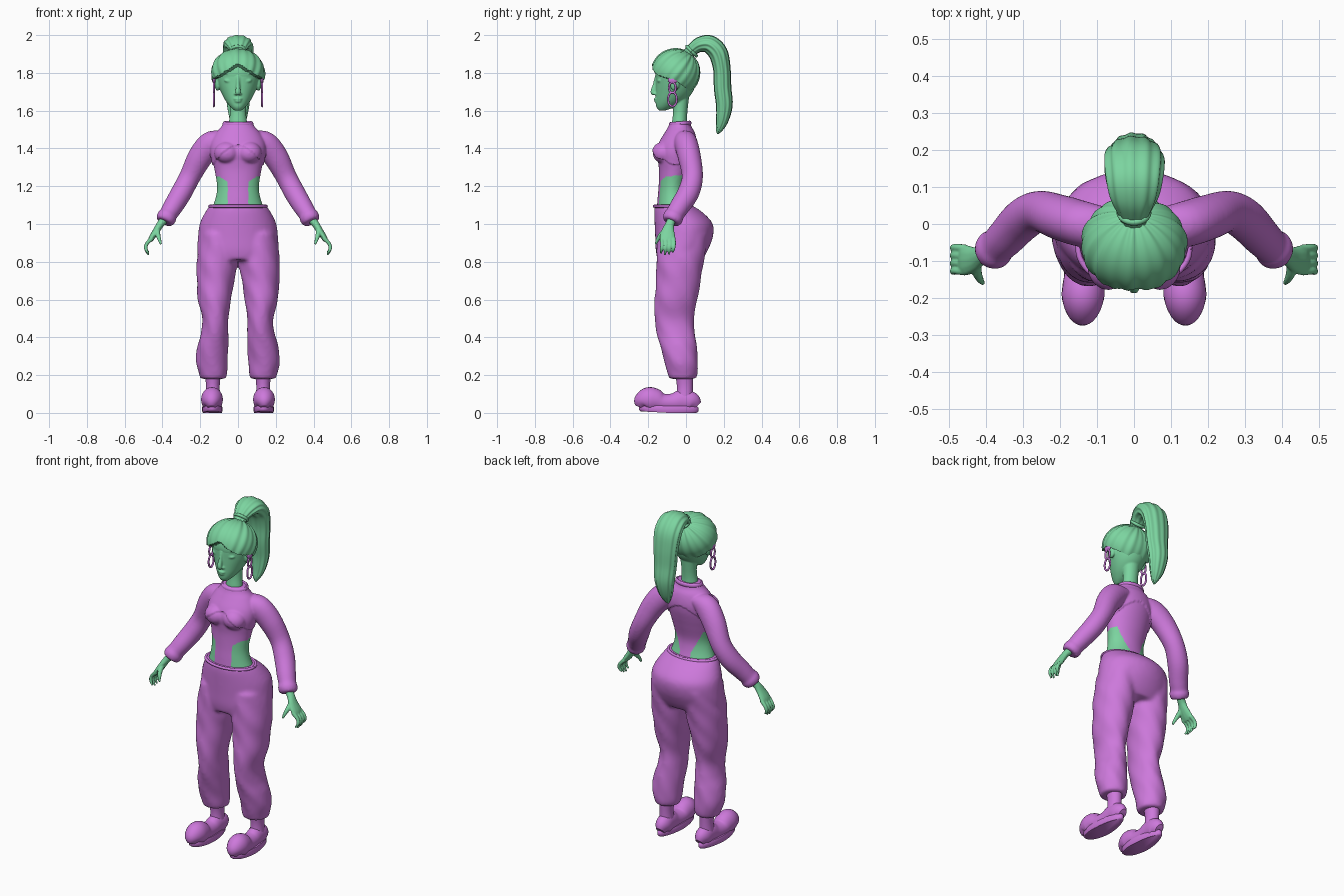
import bpy, bmesh, math
from mathutils import Vector, Matrix

cube = bpy.data.objects.get("Cube")
if cube:
    bpy.data.objects.remove(cube)


def material(name, rgb):
    m = bpy.data.materials.new(name)
    m.use_nodes = True
    m.diffuse_color = (*rgb, 1)
    m.node_tree.nodes["Principled BSDF"].inputs["Base Color"].default_value = (*rgb, 1)
    return m


GREEN = material("mint green", (0.2, 0.66, 0.35))
PURPLE = material("orchid purple", (0.61, 0.19, 0.71))
made = []


def finish(name, bm, mat):
    bmesh.ops.recalc_face_normals(bm, faces=bm.faces)
    me = bpy.data.meshes.new(name)
    bm.to_mesh(me)
    bm.free()
    me.materials.append(mat)
    ob = bpy.data.objects.new(name, me)
    bpy.context.collection.objects.link(ob)
    made.append(ob)
    return ob


def spline(rows, steps=5):
    """Smooth interpolation through rows of numbers."""
    out = []
    for i in range(len(rows) - 1):
        p = [rows[max(0, min(len(rows) - 1, i + k))] for k in (-1, 0, 1, 2)]
        for s in range(steps):
            t = s / steps
            out.append([b + 0.5 * t * (c - a + t * (2*a - 5*b + 4*c - d + t * (3*(b - c) + d - a)))
                        for a, b, c, d in zip(*p)])
    return out + [list(rows[-1])]


def skin(name, rings, mat):
    bm = bmesh.new()
    loops = [[bm.verts.new(p) for p in ring] for ring in rings]
    n = len(loops[0])
    for a, b in zip(loops, loops[1:]):
        for j in range(n):
            bm.faces.new((a[j], a[(j + 1) % n], b[(j + 1) % n], b[j]))
    bm.faces.new(loops[0][::-1])
    bm.faces.new(loops[-1])
    return finish(name, bm, mat)


def angles(n):
    return [2 * math.pi * j / n for j in range(n)]


def stack(name, rows, mat, fold=0, n=48):
    """Level rings: height, left edge, right edge, front, back."""
    rings = []
    for z, x0, x1, y0, y1 in spline(rows):
        ring = []
        for a in angles(n):
            k = 1 + fold * math.sin(3 * a + 17 * z) * math.sin(24 * z + 2 * a)
            ring.append(((x0 + x1) / 2 + k * (x1 - x0) / 2 * math.cos(a),
                         (y0 + y1) / 2 + k * (y1 - y0) / 2 * math.sin(a), z))
        rings.append(ring)
    return skin(name, rings, mat)


def body(name, rows, mat, **kw):
    return stack(name, [(z, -r, r, f, b) for z, r, f, b in rows], mat, **kw)


def tube(name, rows, mat, side=(1, 0, 0), groove=0, count=8, n=24):
    """Sweep along points: x, y, z, radius along side, other radius."""
    pts = spline(rows)
    rings = []
    for i, p in enumerate(pts):
        c = Vector(p[:3])
        t = (Vector(pts[min(i + 1, len(pts) - 1)][:3]) - Vector(pts[max(i - 1, 0)][:3])).normalized()
        u = Vector(side)
        u = (u - t * u.dot(t)).normalized()
        v = t.cross(u)
        rings.append([c + (u * p[3] * math.cos(a) + v * p[4] * math.sin(a))
                      * (1 + groove * math.cos(count * a)) for a in angles(n)])
    return skin(name, rings, mat)


def ball(name, centre, size, mat, tilt=0):
    bm = bmesh.new()
    bmesh.ops.create_uvsphere(bm, u_segments=32, v_segments=20, radius=1, matrix=Matrix.Translation(centre)
                              @ Matrix.Rotation(tilt, 4, 'Y') @ Matrix.Diagonal((*size, 1)))
    return finish(name, bm, mat)


def fuse(name, parts, mat, voxel, smooth):
    """Blend overlapping parts into one skin."""
    bm = bmesh.new()
    for p in parts:
        bm.from_mesh(p.data)
        made.remove(p)
        bpy.data.objects.remove(p)
    ob = finish(name, bm, mat)
    r = ob.modifiers.new("blend", 'REMESH')
    r.mode, r.voxel_size = 'VOXEL', voxel
    s = ob.modifiers.new("soften", 'SMOOTH')
    s.factor, s.iterations = 0.5, smooth
    deps = bpy.context.evaluated_depsgraph_get()
    me = bpy.data.meshes.new_from_object(ob.evaluated_get(deps))
    ob.modifiers.clear()
    ob.data = me
    me.materials.clear()
    me.materials.append(mat)
    return ob


SIDES = ((1, "left"), (-1, "right"))

# Trousers: hips and two baggy legs
parts = [body("hips", [(1.1, .148, -.165, .03), (1.06, .175, -.168, .09), (1, .203, -.166, .142),
                       (.93, .212, -.163, .142), (.86, .216, -.16, .115), (.81, .205, -.15, .085)], PURPLE)]
leg = [(.95, .01, .2, -.15, .12), (.8, .005, .22, -.156, .095), (.7, .02, .218, -.156, .08),
       (.6, .036, .212, -.165, .062), (.5, .05, .188, -.166, .042), (.42, .05, .195, -.155, .048),
       (.35, .05, .215, -.137, .056), (.27, .055, .222, -.115, .062), (.21, .058, .208, -.1, .06),
       (.18, .065, .2, -.09, .05)]
for s, side in SIDES:
    rows = [(z, *sorted((s * a, s * b)), f, k) for z, a, b, f, k in leg]
    parts.append(stack("leg", rows, PURPLE, fold=.035))
fuse("trousers", parts, PURPLE, .011, 5)
waist = [(.15 * math.cos(a), -.068 + .1 * math.sin(a), 1.094) for a in angles(32)]
tube("waistband", [(*p, .008, .008) for p in waist + waist[:1]], PURPLE, side=(0, 0, 1), n=8)

# Ankles and shoes
for s, side in SIDES:
    x = s * .133
    tube(side + "_ankle", [(x, -.008, .06, .042, .045), (x, -.006, .14, .036, .042), (x, -.01, .22, .045, .05)], PURPLE)
    upper = [(-.245, .02, .05), (-.232, .045, .1), (-.2, .057, .13), (-.165, .056, .124), (-.125, .05, .098),
             (-.07, .045, .098), (-.02, .044, .118), (.03, .042, .105), (.058, .022, .06)]
    shoe = tube(side + "_shoe", [(s * (.132 - .03 * y), y, h / 2 + .005, w, h / 2) for y, w, h in upper], PURPLE)
    for v in shoe.data.vertices:
        v.co.z = max(v.co.z, .015)
    rings = []
    for z, k in ((0, .94), (.008, 1), (.028, 1), (.036, .95)):
        rings.append([(s * .136 + k * (.053 - .008 * math.sin(a)) * math.cos(a),
                       -.092 + k * .157 * math.sin(a), z + .008 * max(0, -math.sin(a))) for a in angles(40)])
    skin(side + "_sole", rings, PURPLE)

# Top: torso, bust and sleeves blended together
parts = [body("torso", [(1.075, .14, -.155, .025), (1.14, .118, -.15, .006), (1.2, .111, -.145, .002),
                        (1.28, .123, -.143, .022), (1.33, .134, -.148, .036), (1.38, .142, -.155, .048),
                        (1.43, .138, -.138, .052), (1.48, .112, -.108, .042), (1.51, .085, -.09, .025),
                        (1.535, .072, -.08, .018)], PURPLE)]
for s, side in SIDES:
    parts.append(ball("bust", (s * .058, -.118, 1.375), (.062, .058, .055), PURPLE))
    arm = [(.08, -.01, 1.455, .05, .035), (.14, 0, 1.425, .056, .062), (.2, .018, 1.355, .055, .06),
           (.255, .034, 1.25, .05, .05), (.3, .012, 1.165, .052, .05), (.345, -.035, 1.09, .047, .046),
           (.368, -.058, 1.053, .044, .042), (.378, -.068, 1.035, .049, .047), (.388, -.077, 1.015, .043, .042)]
    parts.append(tube("sleeve", [(s * r[0], *r[1:]) for r in arm], PURPLE, side=(0, 1, 0)))
top = fuse("top", parts, PURPLE, .0065, 8)
me = top.data
me.materials.append(GREEN)
normals = [v.normal.copy() for v in me.vertices]
for v, nrm in zip(me.vertices, normals):
    if v.co.z > 1.415 - 6 * v.co.x ** 2:      # raised cropped layer
        v.co += nrm * .006
for f in me.polygons:                         # bare waist cut-outs
    x, y, z = abs(f.center.x), f.center.y, f.center.z
    if y < -.07:
        bare = x > .054 and z < 1.252 - .6 * max(0, .1 - x)
    else:
        bare = x > .035 and z < 1.258 - 2 * max(0, .1 - x)
    f.material_index = int(bare and x < .16)

# Collar
ring = [(.074 * math.cos(a), -.031 + .052 * math.sin(a), 1.53 + .004 * math.sin(a)) for a in angles(32)]
tube("collar", [(*p, .013, .008) for p in ring + ring[:1]], PURPLE, side=(0, 0, 1), n=10)

# Hands: palm, four fingers and a thumb
for s, side in SIDES:
    def limb(rows):
        return tube("finger", [(s * r[0], *r[1:]) for r in rows], GREEN, side=(0, 1, 0), n=12)
    parts = [limb([(.38, -.07, 1.035, .026, .024), (.41, -.085, 1, .024, .02), (.432, -.095, .965, .034, .018),
                   (.455, -.098, .93, .042, .016), (.466, -.098, .912, .036, .012)])]
    for i in range(4):
        y, drop = -.066 - .021 * i, (.012, 0, -.004, .006)[i]
        parts.append(limb([(.455, y, .925, .011, .012), (.483, y + .003, .895, .01, .01),
                           (.488, y, .868, .009, .009), (.473, y - .004, .838 + drop, .005, .005)]))
    parts.append(limb([(.425, -.1, .975, .014, .014), (.424, -.13, .945, .014, .013),
                       (.416, -.15, .918, .01, .01), (.408, -.16, .893, .006, .006)]))
    fuse(side + "_hand", parts, GREEN, .004, 3)

# Head: skull, neck and facial features
parts = [body("skull", [(1.602, .02, -.145, -.105), (1.62, .04, -.157, -.06), (1.65, .064, -.16, -.01),
                        (1.69, .086, -.16, .03), (1.74, .106, -.16, .052), (1.79, .118, -.16, .062),
                        (1.84, .118, -.155, .055), (1.89, .09, -.13, .03), (1.915, .04, -.09, -.01)], GREEN),
         tube("neck", [(0, -.033, 1.49, .056, .045), (0, -.034, 1.54, .048, .04), (0, -.03, 1.6, .043, .038),
                       (0, -.025, 1.7, .05, .045)], GREEN),
         tube("nose", [(0, -.152, 1.785, .012, .012), (0, -.163, 1.74, .01, .012), (0, -.176, 1.7, .014, .012),
                       (0, -.17, 1.685, .012, .008)], GREEN),
         ball("upper_lip", (0, -.16, 1.662, ), (.022, .011, .006), GREEN),
         ball("lower_lip", (0, -.158, 1.65), (.018, .011, .007), GREEN)]
for s, side in SIDES:
    parts += [ball("eyelid", (s * .047, -.137, 1.757), (.027, .016, .011), GREEN, s * -.15),
              ball("brow", (s * .05, -.14, 1.795), (.034, .013, .007), GREEN, s * -.25),
              ball("nostril", (s * .011, -.163, 1.689), (.009, .009, .007), GREEN),
              ball("ear", (s * .108, -.06, 1.745), (.016, .026, .04), GREEN)]
fuse("head", parts, GREEN, .0045, 3)

# Hair cap: combed strands gathered at the back, tucked in below the hairline
bm = bmesh.new()
bmesh.ops.create_uvsphere(bm, u_segments=128, v_segments=64, radius=1)
tilt = Matrix.Rotation(math.radians(-38), 3, 'X')
for v in bm.verts:
    a = math.atan2(v.co.y, v.co.x)
    strand = .014 * math.sin(18 * a) + .011 * math.sin(11 * a + 1)
    strand *= min(1, 2 * math.hypot(v.co.x, v.co.y))
    d = tilt @ v.co
    p = Vector((d.x * .142, d.y * .13 - .055, d.z * .128 + 1.8))
    if p.y < -.07:
        line = 1.845 - .6 * abs(p.x)
    else:
        line = 1.77 - .8 * (p.y + .07)
    k = 1 + strand if p.z > line else .82
    centre = Vector((0, -.055, 1.8))
    v.co = centre + (p - centre) * k
finish("hair", bm, GREEN)

# Ponytail
tube("ponytail", [(0, .0, 1.885, .03, .03), (0, .035, 1.925, .045, .032), (0, .075, 1.95, .065, .04),
                  (0, .125, 1.95, .076, .048), (0, .17, 1.905, .08, .05), (0, .19, 1.82, .074, .045),
                  (0, .194, 1.72, .066, .045), (0, .203, 1.63, .058, .043), (0, .192, 1.55, .042, .032),
                  (0, .175, 1.5, .02, .018), (0, .168, 1.477, .004, .004)],
     GREEN, groove=.04, count=11, n=88)
knot = [(.038 * math.cos(a), .03 + .025 * math.sin(a), 1.915 - .025 * math.sin(a)) for a in angles(24)]
tube("hair_tie", [(*p, .009, .009) for p in knot + knot[:1]], GREEN, side=(0, .7, .7), n=8)

# Earrings: stud, link and long hoop
for s, side in SIDES:
    ball(side + "_ear_stud", (s * .127, -.07, 1.762), (.009, .026, .018), PURPLE)
    for label, z, w, h in (("link", 1.722, .018, .028), ("hoop", 1.66, .023, .037)):
        loop = [(s * .128, -.072 + w * math.cos(a), z + h * math.sin(a)) for a in angles(24)]
        tube(side + "_ear_" + label, [(*p, .0055, .0055) for p in loop + loop[:1]], PURPLE, n=8)

# Smooth shading with crisp edges
bpy.ops.object.select_all(action='DESELECT')
for ob in made:
    ob.select_set(True)
bpy.context.view_layer.objects.active = made[0]
bpy.ops.object.shade_smooth_by_angle(angle=math.radians(50))
